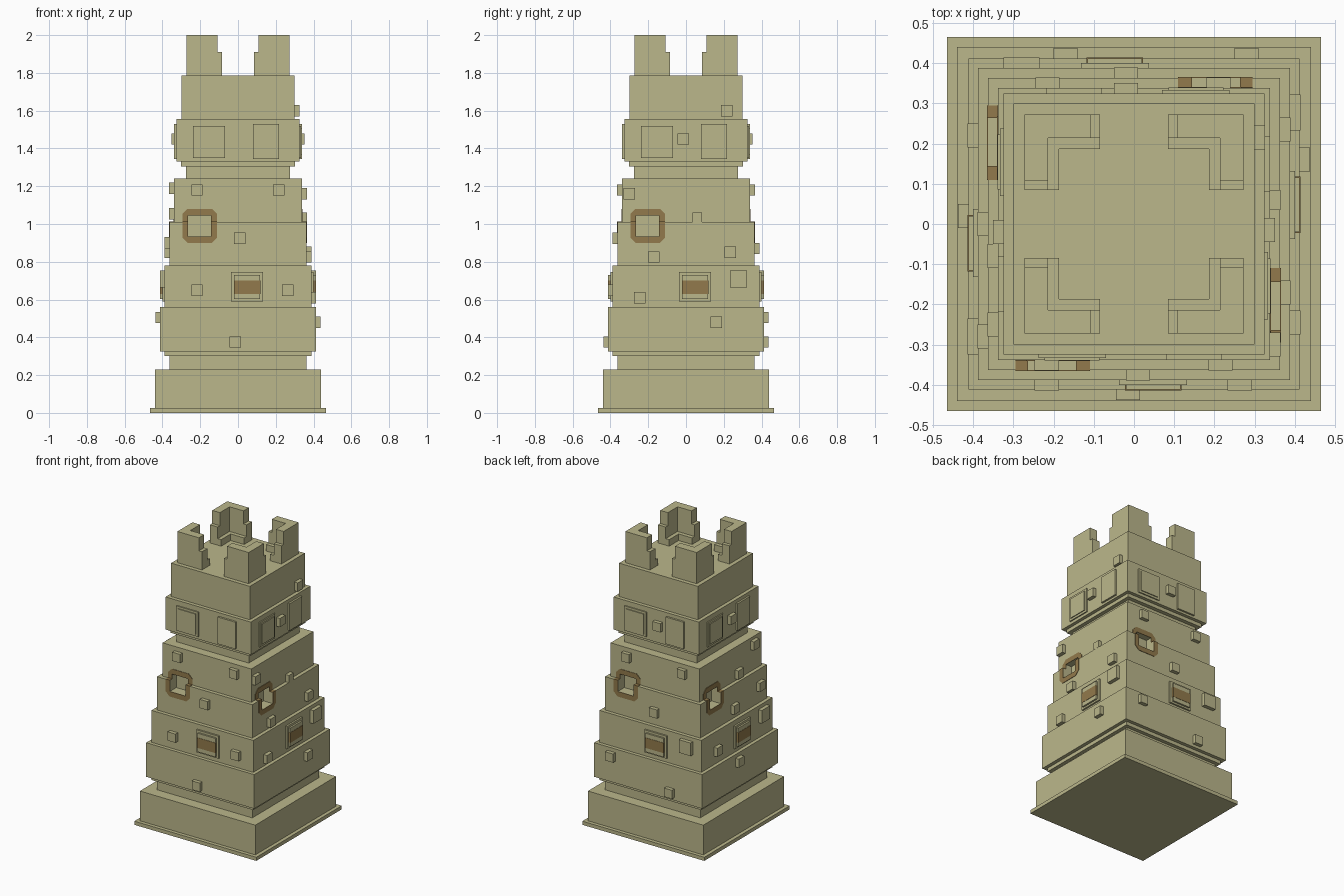
import bpy, bmesh, math
from mathutils import Matrix, Vector

if "Cube" in bpy.data.objects:
    bpy.data.objects.remove(bpy.data.objects["Cube"], do_unlink=True)


def material(name, rgb):
    m = bpy.data.materials.new(name)
    m.use_nodes = True
    m.diffuse_color = (*rgb, 1)
    m.node_tree.nodes["Principled BSDF"].inputs["Base Color"].default_value = (*rgb, 1)
    return m


STONE = material("sandstone", (0.497, 0.474, 0.258))
BROWN = material("weathered_brown", (0.287, 0.195, 0.072))


def finish(name, bm, mat):
    bmesh.ops.recalc_face_normals(bm, faces=bm.faces)
    me = bpy.data.meshes.new(name)
    bm.to_mesh(me)
    bm.free()
    me.materials.append(mat)
    ob = bpy.data.objects.new(name, me)
    bpy.context.collection.objects.link(ob)
    return ob


def add_box(bm, x0, x1, y0, y1, z0, z1, mat=Matrix()):
    c = Matrix.Translation(((x0 + x1) / 2, (y0 + y1) / 2, (z0 + z1) / 2))
    s = Matrix.Diagonal((x1 - x0, y1 - y0, z1 - z0, 1))
    bmesh.ops.create_cube(bm, size=1, matrix=mat @ c @ s)


def add_plate(bm, profile, y0, y1, mat):
    """Extrude an x-z outline from depth y0 to y1."""
    face = bm.faces.new([bm.verts.new(mat @ Vector((x, y0, z))) for x, z in profile])
    shift = mat.to_3x3() @ Vector((0, y1 - y0, 0))
    new = bmesh.ops.extrude_face_region(bm, geom=[face], use_keep_orig=True)
    bmesh.ops.translate(bm, vec=shift,
                        verts=[v for v in new["geom"] if isinstance(v, bmesh.types.BMVert)])


# Rotations that carry the front wall to each side
SIDES = {"front": Matrix(), "right": Matrix.Rotation(math.pi / 2, 4, "Z"),
         "back": Matrix.Rotation(math.pi, 4, "Z"), "left": Matrix.Rotation(-math.pi / 2, 4, "Z")}

# Stacked square tiers: name, half width, bottom, top
TIERS = [("base_slab", 0.465, 0.0, 0.025), ("plinth", 0.44, 0.025, 0.23),
         ("lower_neck", 0.363, 0.23, 0.30), ("lower_cornice", 0.388, 0.30, 0.325),
         ("first_tier", 0.412, 0.325, 0.56), ("second_tier", 0.388, 0.56, 0.78),
         ("third_tier", 0.363, 0.78, 1.01), ("fourth_tier", 0.338, 1.01, 1.24),
         ("upper_neck", 0.275, 1.24, 1.305), ("upper_cornice", 0.302, 1.305, 1.33),
         ("panel_tier", 0.325, 1.33, 1.555), ("top_tier", 0.30, 1.555, 1.785)]
tiers = {}
for name, h, z0, z1 in TIERS:
    bm = bmesh.new()
    add_box(bm, -h, h, -h, h, z0, z1)
    tiers[name] = finish(name, bm, STONE)

# Recessed openings across the joint of the third and fourth tiers
HL, HR, HB, HT = -0.264, -0.144, 0.935, 1.045
bm = bmesh.new()
for m in SIDES.values():
    add_box(bm, HL, HR, -0.5, -0.295, HB, HT, m)
cutter = finish("opening_cutter", bm, STONE)
cutter.hide_render = True
for name in ("third_tier", "fourth_tier"):
    ob = tiers[name]
    mod = ob.modifiers.new("openings", "BOOLEAN")
    mod.operation = "DIFFERENCE"
    mod.solver = "EXACT"
    mod.object = cutter
    bpy.context.view_layer.objects.active = ob
    bpy.ops.object.modifier_apply(modifier=mod.name)
bpy.data.objects.remove(cutter, do_unlink=True)

# Brown stained rims around the openings, stepping over the ledge
OL, OR, OB, OT, MID, C = -0.295, -0.11, 0.90, 1.08, 1.01, 0.028
upper = [(OL, MID), (OL, OT - C), (OL + C, OT), (OR - C, OT), (OR, OT - C), (OR, MID),
         (HR, MID), (HR, HT), (HL, HT), (HL, MID)]
lower = [(OL, MID), (OL, OB + C), (OL + C, OB), (OR - C, OB), (OR, OB + C), (OR, MID),
         (HR, MID), (HR, HB), (HL, HB), (HL, MID)]
for side, m in SIDES.items():
    bm = bmesh.new()
    add_plate(bm, upper, -0.337, -0.341, m)
    add_plate(bm, lower, -0.362, -0.366, m)
    add_box(bm, OL, HL, -0.366, -0.337, MID - 0.001, MID + 0.003, m)
    add_box(bm, HR, OR, -0.366, -0.337, MID - 0.001, MID + 0.003, m)
    finish(side + "_opening_rim", bm, BROWN)

# Wall panels and windows repeated on every side
for side, m in SIDES.items():
    bm = bmesh.new()
    add_box(bm, -0.238, -0.07, -0.333, -0.31, 1.35, 1.52, m)
    add_box(bm, -0.222, -0.086, -0.339, -0.31, 1.365, 1.505, m)
    finish(side + "_framed_panel", bm, STONE)
    bm = bmesh.new()
    add_box(bm, 0.08, 0.217, -0.338, -0.31, 1.345, 1.53, m)
    finish(side + "_plain_panel", bm, STONE)
    bm = bmesh.new()
    add_box(bm, -0.037, 0.132, -0.40, -0.37, 0.59, 0.745, m)
    add_box(bm, -0.02, 0.116, -0.412, -0.37, 0.602, 0.73, m)
    finish(side + "_window", bm, STONE)
    bm = bmesh.new()
    add_box(bm, -0.022, 0.118, -0.414, -0.399, 0.63, 0.70, m)
    finish(side + "_window_band", bm, BROWN)

# Projecting bricks: position along the wall, height, size
S, L = 0.06, 0.09
BRICKS = {
    "front": [(-0.217, 1.18, S), (0.215, 1.18, S), (0.01, 0.925, S), (-0.217, 0.65, S),
              (0.263, 0.65, S), (-0.015, 0.375, S)],
    "right": [(0.215, 1.6, S), (-0.015, 1.45, S), (-0.3, 1.16, S), (0.06, 1.035, 0.05),
              (-0.17, 0.825, S), (0.235, 0.85, S), (0.277, 0.71, L), (-0.245, 0.61, S),
              (0.16, 0.48, S)],
    "back": [(0.02, 1.45, S), (-0.21, 1.18, S), (0.215, 1.18, S), (0.02, 0.87, S),
             (0.28, 0.71, L), (-0.28, 0.505, S), (0.17, 0.375, S)],
    "left": [(0.02, 1.45, S), (0.25, 1.19, S), (0.08, 1.055, S), (0.28, 0.9, S),
             (0.0, 0.85, S), (0.28, 0.71, L), (-0.22, 0.65, S), (-0.02, 0.505, S)]}
for side, bricks in BRICKS.items():
    bm = bmesh.new()
    for x, z, s in bricks:
        wall = next(h for _, h, z0, z1 in TIERS if z0 <= z < z1)
        add_box(bm, x - s / 2, x + s / 2, -wall - 0.026, -wall + 0.02,
                z - s / 2, z + s / 2, SIDES[side])
    finish(side + "_bricks", bm, STONE)

# Stepped corner battlements with a low inner ledge
Z = 1.785
OUT, WALL, LEDGE, STEP, END = 0.272, 0.214, 0.187, 0.108, 0.084


def add_corner(bm, inner, end, top, m):
    pts = [(OUT, OUT), (end, OUT), (end, inner), (inner, inner), (inner, end), (OUT, end)]
    face = bm.faces.new([bm.verts.new(m @ Vector((x, y, Z))) for x, y in pts])
    new = bmesh.ops.extrude_face_region(bm, geom=[face], use_keep_orig=True)
    bmesh.ops.translate(bm, vec=(0, 0, top - Z),
                        verts=[v for v in new["geom"] if isinstance(v, bmesh.types.BMVert)])


for side, m in SIDES.items():
    bm = bmesh.new()
    add_corner(bm, LEDGE, END, 1.83, m)
    add_corner(bm, WALL, END, 1.91, m)
    add_corner(bm, WALL, STEP, 2.0, m)
    finish(side + "_corner_battlement", bm, STONE)
